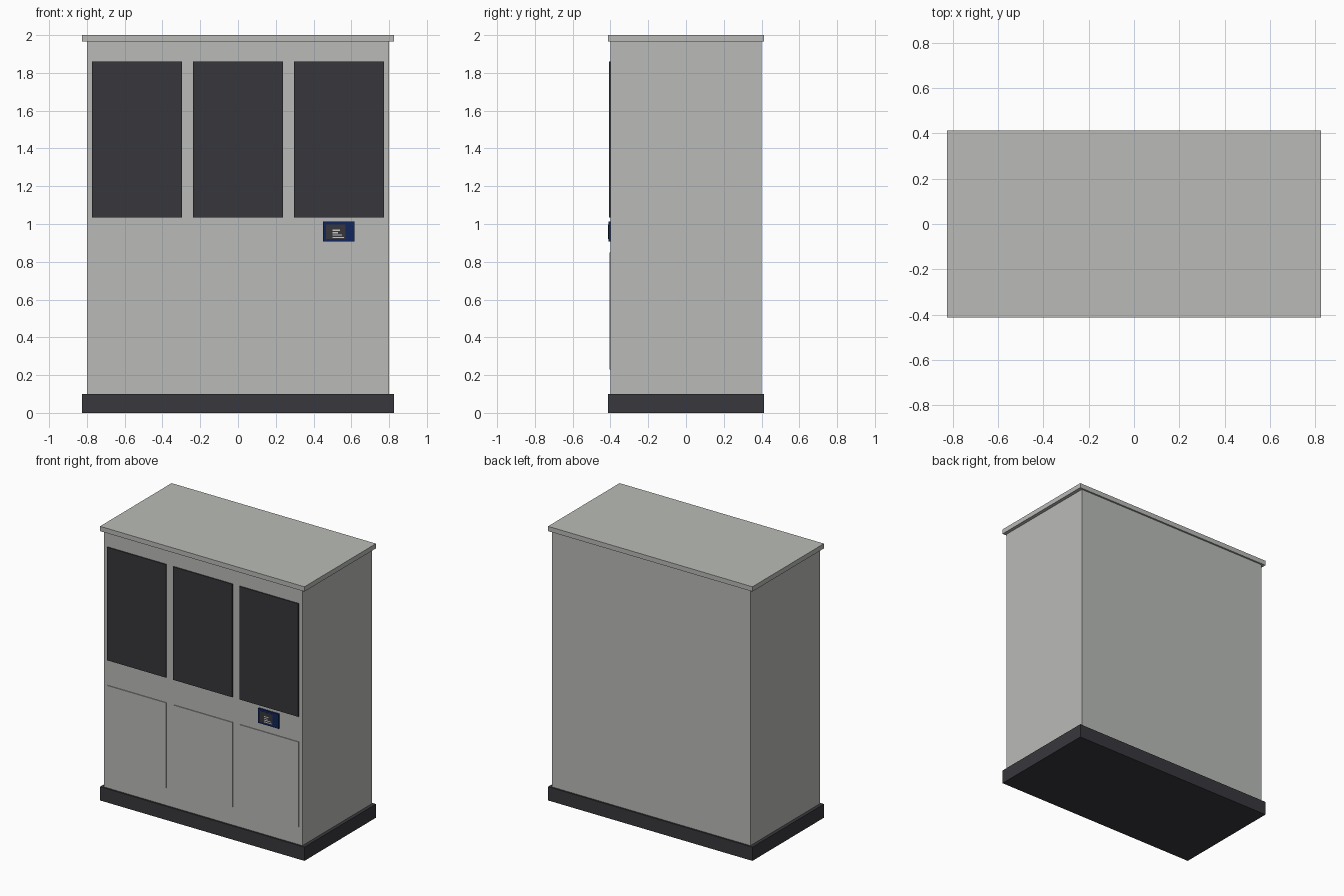
import bpy
import bmesh

if "Cube" in bpy.data.objects:
    bpy.data.objects.remove(bpy.data.objects["Cube"])


def material(name, rgb):
    m = bpy.data.materials.new(name)
    m.diffuse_color = (*rgb, 1.0)
    m.use_nodes = True
    m.node_tree.nodes["Principled BSDF"].inputs["Base Color"].default_value = m.diffuse_color
    return m


GREY = material("light_grey_metal", (0.49, 0.50, 0.475))
DARK = material("dark_base", (0.040, 0.040, 0.047))
GLASS = material("dark_glass", (0.039, 0.037, 0.043))
NAVY = material("navy_blue", (0.005, 0.019, 0.105))
PALE = material("pale_marks", (0.60, 0.60, 0.58))


def box(name, x, y, z, mat):
    """Axis-aligned box from (min, max) pairs."""
    bm = bmesh.new()
    bmesh.ops.create_cube(bm, size=1)
    for v in bm.verts:
        v.co = [r[0] if c < 0 else r[1] for c, r in zip(v.co, (x, y, z))]
    mesh = bpy.data.meshes.new(name)
    bm.to_mesh(mesh)
    bm.free()
    mesh.materials.append(mat)
    ob = bpy.data.objects.new(name, mesh)
    bpy.context.collection.objects.link(ob)
    return ob


# Cabinet with overhanging plinth and lid
box("plinth", (-0.825, 0.825), (-0.4125, 0.4125), (0.0, 0.10), DARK)
box("cabinet_body", (-0.80, 0.80), (-0.40, 0.40), (0.10, 1.965), GREY)
box("lid", (-0.825, 0.825), (-0.4125, 0.4125), (1.965, 2.0), GREY)

# Three bays: dark window above, raised panel below
for side, cx in (("left", -0.534), ("middle", 0.0), ("right", 0.534)):
    x = (cx - 0.238, cx + 0.238)
    box(side + "_window", x, (-0.408, -0.40), (1.035, 1.86), GLASS)
    box(side + "_lower_panel", x, (-0.405, -0.40), (0.23, 0.85), GREY)

# Control unit with screen and abstract pale bars
box("control_unit", (0.45, 0.617), (-0.4115, -0.40), (0.907, 1.013), NAVY)
box("control_screen", (0.465, 0.568), (-0.4125, -0.4115), (0.92, 0.998), GLASS)
for i, width in enumerate((0.04, 0.03, 0.05, 0.06)):
    z = 0.967 - i * 0.013
    box(f"screen_bar_{i + 1}", (0.50, 0.50 + width), (-0.4129, -0.4125),
        (z - 0.003, z + 0.003), PALE)
